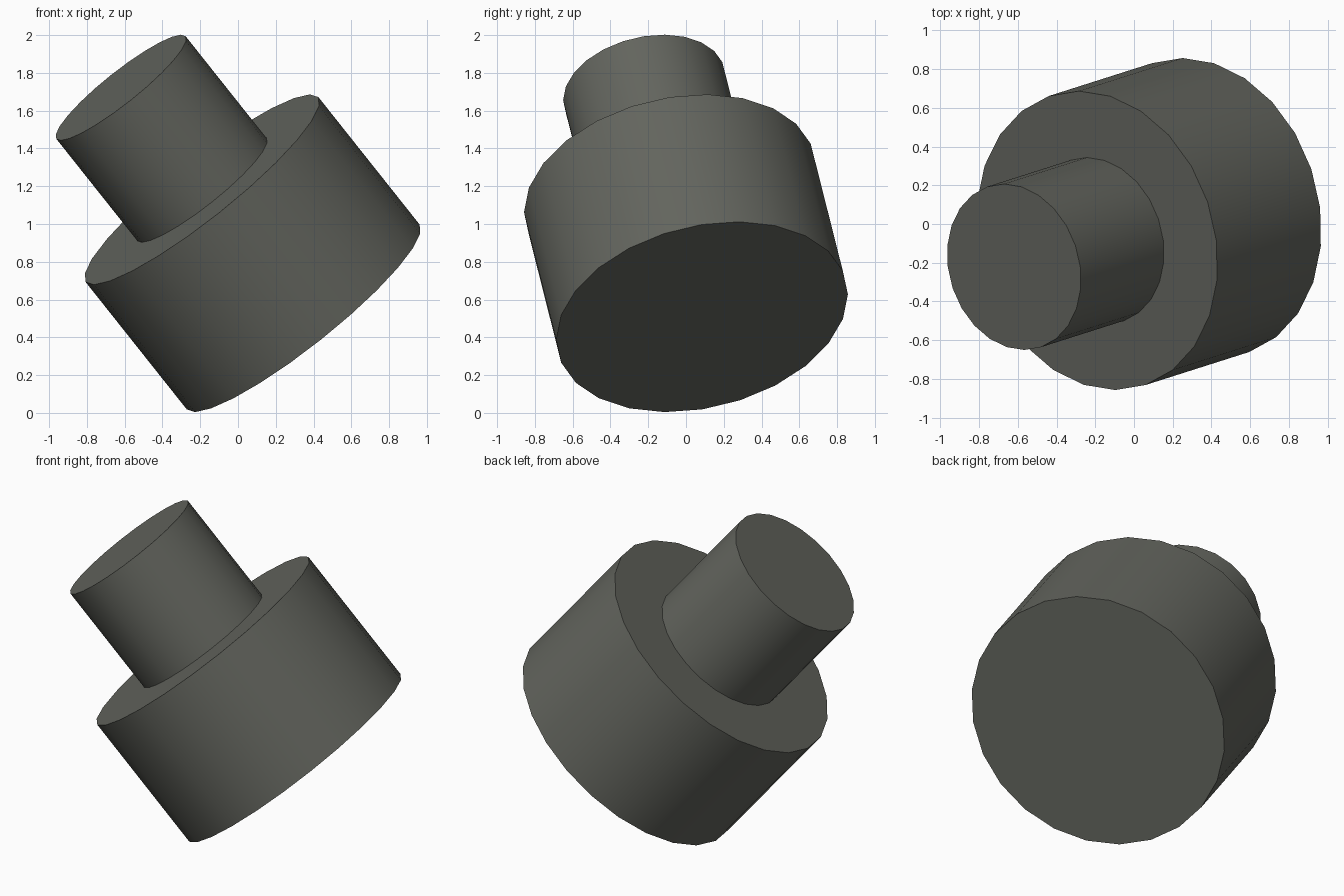
import bpy, bmesh, math
from mathutils import Vector, Matrix

if "Cube" in bpy.data.objects:
    bpy.data.objects.remove(bpy.data.objects["Cube"])

SIDES = 24
BASE_CENTRE = Vector((0.345, 0.085, 0.508))
AXIS = Vector((-0.610, -0.194, 0.768)).normalized()
# radius and distance along the axis: wide drum, step, narrow neck
PROFILE = [(0.787, 0.0), (0.787, 0.878), (0.437, 0.878), (0.437, 1.581)]

grey = bpy.data.materials.new("dark olive grey")
grey.diffuse_color = (0.125, 0.13, 0.112, 1)
grey.use_nodes = True
grey.node_tree.nodes["Principled BSDF"].inputs["Base Color"].default_value = grey.diffuse_color

# Tilted frame whose x direction passes through a corner of the drum
corner = Vector((-0.633, 0.205, -0.45))
x_dir = (corner - AXIS * corner.dot(AXIS)).normalized()
y_dir = AXIS.cross(x_dir)
frame = Matrix((x_dir, y_dir, AXIS)).transposed().to_4x4()
frame.translation = BASE_CENTRE

# Stepped cylinder: one ring per profile point, bridged and capped
bm = bmesh.new()
rings = []
for r, h in PROFILE:
    angles = [2 * math.pi * i / SIDES for i in range(SIDES)]
    rings.append([bm.verts.new((r * math.cos(a), r * math.sin(a), h)) for a in angles])
for low, high in zip(rings, rings[1:]):
    for i in range(SIDES):
        j = (i + 1) % SIDES
        bm.faces.new((low[i], low[j], high[j], high[i]))
bm.faces.new(rings[0][::-1])
bm.faces.new(rings[-1])
bm.transform(frame)
bmesh.ops.recalc_face_normals(bm, faces=bm.faces)

mesh = bpy.data.meshes.new("stepped_cylinder")
bm.to_mesh(mesh)
bm.free()
mesh.materials.append(grey)
body = bpy.data.objects.new("stepped_cylinder", mesh)
bpy.context.collection.objects.link(body)

# Smooth walls, sharp rims
bpy.context.view_layer.objects.active = body
body.select_set(True)
bpy.ops.object.shade_smooth_by_angle(angle=math.radians(30))
